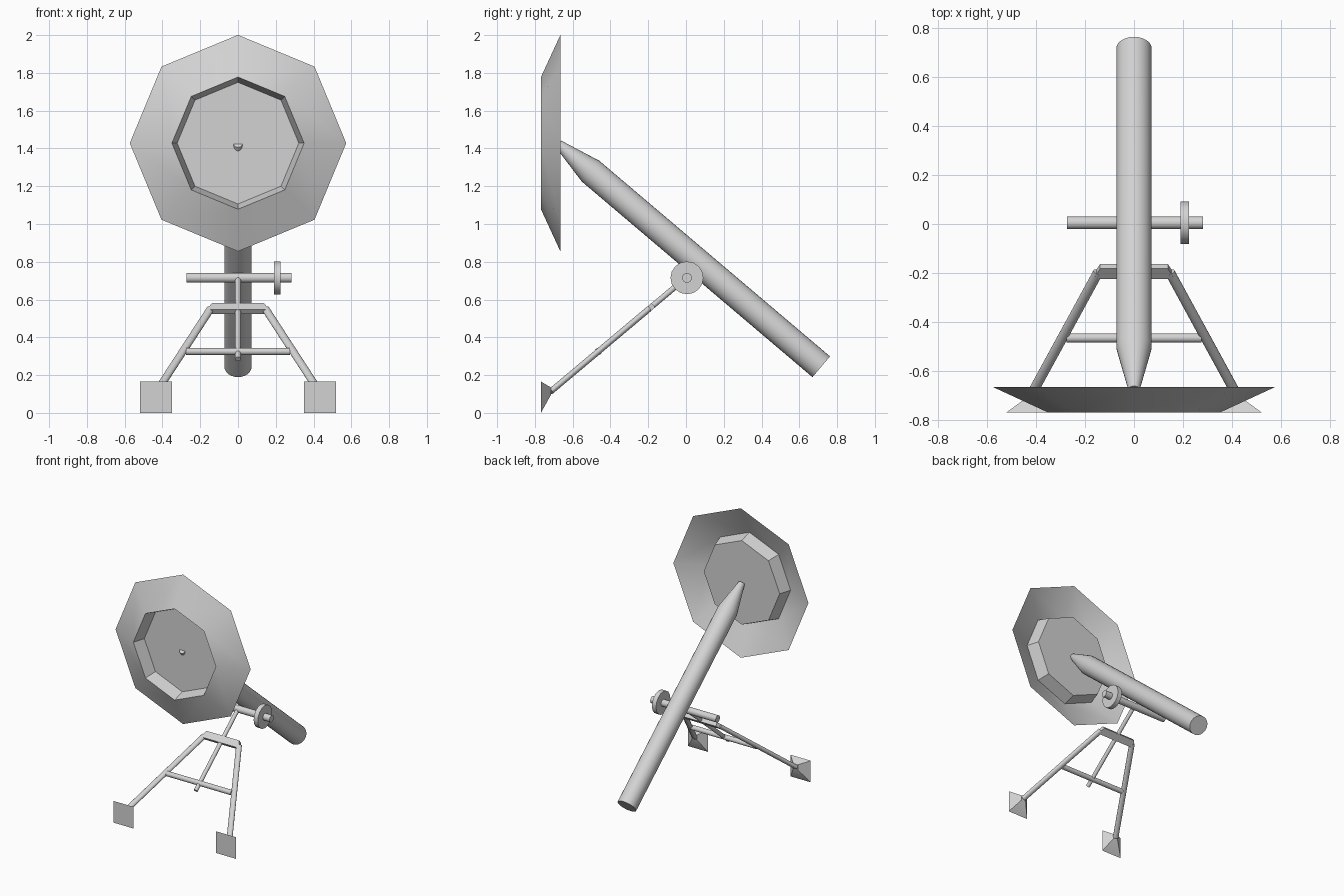
import bpy, bmesh, math
from mathutils import Vector

if "Cube" in bpy.data.objects:
    bpy.data.objects.remove(bpy.data.objects["Cube"])

steel = bpy.data.materials.new("grey_steel")
steel.diffuse_color = (0.65, 0.65, 0.65, 1)
steel.use_nodes = True
steel.node_tree.nodes["Principled BSDF"].inputs["Base Color"].default_value = steel.diffuse_color


def finish(name, bm, fix=True):
    if fix:
        bmesh.ops.recalc_face_normals(bm, faces=bm.faces[:])
    me = bpy.data.meshes.new(name)
    bm.to_mesh(me)
    bm.free()
    me.materials.append(steel)
    me.shade_smooth()
    me.set_sharp_from_angle(angle=math.radians(35))
    ob = bpy.data.objects.new(name, me)
    bpy.context.collection.objects.link(ob)
    return ob


def loft(name, sections, direction, ref=(1, 0, 0), sides=16, turn=0.0, cap_start=True):
    """Skin rings (centre, radius along ref, radius across) facing one direction."""
    d = Vector(direction).normalized()
    a = Vector(ref)
    a = (a - d * a.dot(d)).normalized()
    b = d.cross(a)
    bm = bmesh.new()
    rings = []
    for c, ra, rb in sections:
        ring = []
        for i in range(sides):
            t = turn + 2 * math.pi * i / sides
            ring.append(bm.verts.new(Vector(c) + a * ra * math.cos(t) + b * rb * math.sin(t)))
        rings.append(ring)
    for r, s in zip(rings, rings[1:]):
        for i in range(sides):
            j = (i + 1) % sides
            bm.faces.new((r[i], r[j], s[j], s[i]))
    if cap_start:
        bm.faces.new(rings[0][::-1])
    bm.faces.new(rings[-1])
    return finish(name, bm)


def tube(name, p, q, ra, rb=None, **kw):
    rb = rb or ra
    return loft(name, [(p, ra, rb), (q, ra, rb)], Vector(q) - Vector(p), **kw)


# Barrel with tapered breech end
def on_axis(y):
    return (0, y, 0.245 + 0.848 * (0.715 - y))


loft("barrel", [(on_axis(0.716), 0.072, 0.072), (on_axis(-0.505), 0.072, 0.072),
                (on_axis(-0.675), 0.023, 0.023)], (0, -1, 0.848), sides=24)

# Octagonal base plate: open flange, front rim, recessed centre
loft("base_plate", [((0, y, 1.428), r, r) for y, r in
                    ((-0.665, 0.573), (-0.768, 0.35), (-0.675, 0.322))],
     (0, -1, 0), sides=8, cap_start=False)

# Trunnion bar and handwheel
PY, PZ = 0.005, 0.715
tube("trunnion_bar", (-0.273, PY, PZ), (0.282, PY, PZ), 0.026, ref=(0, 0, 1))
tube("handwheel", (0.19, PY, PZ), (0.225, PY, PZ), 0.087, ref=(0, 0, 1))


# Bipod: everything lies in one sloping plane
def in_plane(x, z):
    return Vector((x, -(PZ - z) / 0.84, z))


normal = Vector((0, -0.643, 0.766))
tube("centre_stem", in_plane(0, PZ), in_plane(0, 0.285), 0.015)
tube("lower_crossbar", in_plane(-0.275, 0.325), in_plane(0.275, 0.325), 0.019, ref=normal)

# Flat upper crossbar with mitred ends
bm = bmesh.new()
outline = [(-0.165, 0.535), (0.165, 0.535), (0.138, 0.57), (-0.138, 0.57)]
f = bm.faces.new([bm.verts.new(in_plane(x, z) - normal * 0.015) for x, z in outline])
ext = bmesh.ops.extrude_face_region(bm, geom=[f])
bmesh.ops.translate(bm, vec=normal * 0.03,
                    verts=[v for v in ext["geom"] if isinstance(v, bmesh.types.BMVert)])
finish("upper_crossbar", bm)

# Legs and square feet
for side, s in (("left", -1), ("right", 1)):
    tube(side + "_leg", in_plane(s * 0.146, 0.55), in_plane(s * 0.43, 0.113),
         0.016, 0.021, ref=normal)
    k = math.sqrt(2)
    loft(side + "_foot", [((s * 0.435, -0.768, 0.083), 0.083 * k + 0.003, 0.083 * k),
                          ((s * 0.428, -0.715, 0.115), 0.028, 0.028)],
         (0, 1, 0), sides=4, turn=math.pi / 4)
